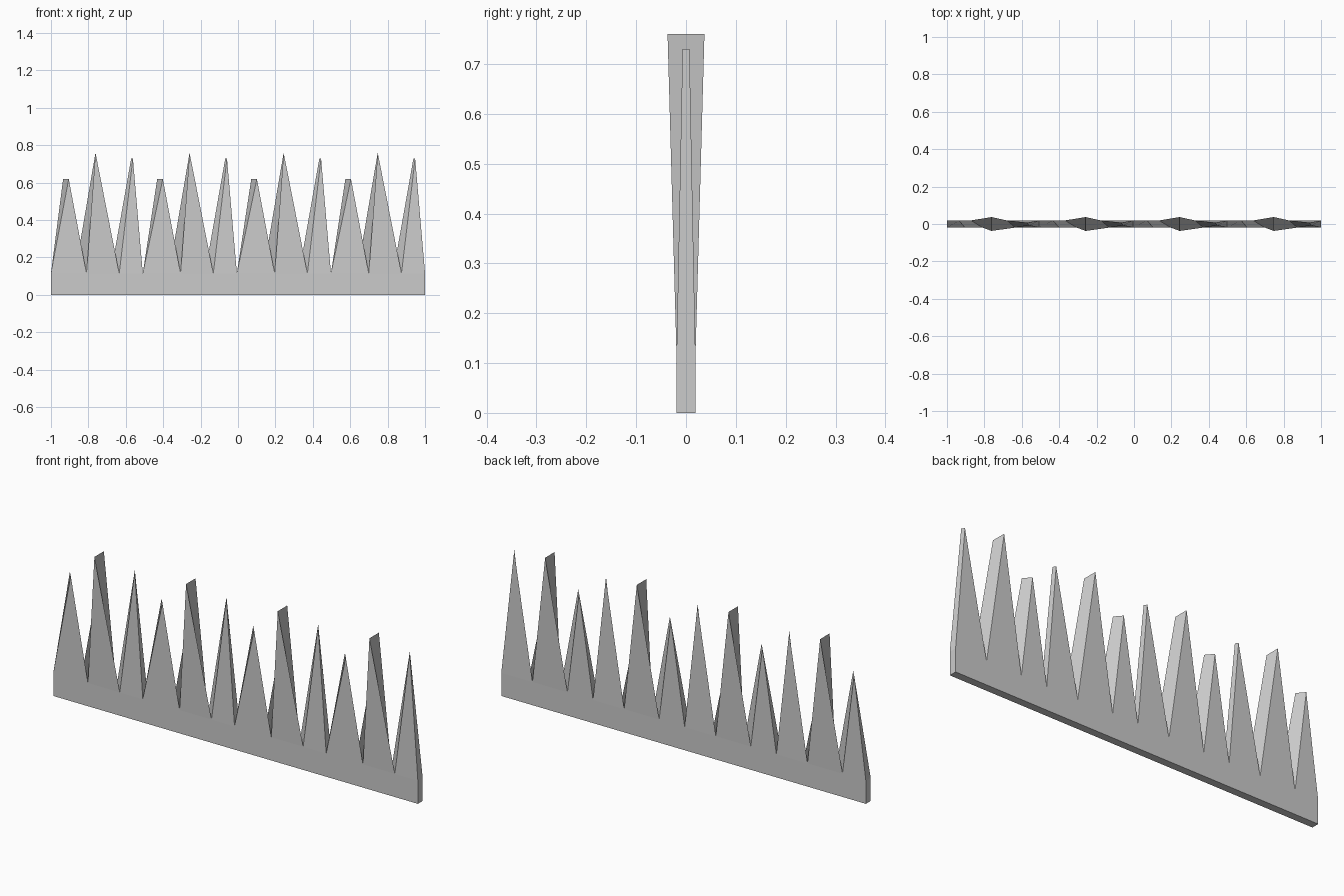
import bpy, bmesh

if "Cube" in bpy.data.objects:
    bpy.data.objects.remove(bpy.data.objects["Cube"])

PITCH, START = 0.503, -1.012      # spacing of the repeating three-blade group
BASE_Y, VALLEY_Z = 0.019, 0.115

# outline of one group: (front x, back x, z, half depth)
GROUP = [
    (0.000, 0.000, VALLEY_Z, BASE_Y),
    (0.107, 0.077, 0.62, 0.018),      # short blade with slanted tip
    (0.202, 0.140, VALLEY_Z, BASE_Y),
    (0.250, 0.250, 0.76, 0.037),      # tall blade flaring in depth
    (0.377, 0.332, VALLEY_Z, BASE_Y),
    (0.450, 0.441, 0.73, 0.007),      # thin pointed blade
]

outline = [(START + k * PITCH + f, START + k * PITCH + b, z, d)
           for k in range(4) for f, b, z, d in GROUP]
outline.append((1.0, 1.0, VALLEY_Z, BASE_Y))
outline[0] = (-1.0, -1.0, VALLEY_Z, BASE_Y)

bm = bmesh.new()
front = [bm.verts.new((f, -d, z)) for f, b, z, d in outline]
back = [bm.verts.new((b, d, z)) for f, b, z, d in outline]

# blades: front and back triangles, plus slanted walls between them
for i in range(0, len(outline) - 1, 2):
    bm.faces.new(front[i:i + 3])
    bm.faces.new(back[i:i + 3])
for i in range(len(outline) - 1):
    bm.faces.new((front[i], front[i + 1], back[i + 1], back[i]))

# base strip below the valleys
fv, bv = front[::2], back[::2]
fb = [bm.verts.new((v.co.x, -BASE_Y, 0)) for v in fv]
bb = [bm.verts.new((v.co.x, BASE_Y, 0)) for v in bv]
for i in range(len(fv) - 1):
    bm.faces.new((fb[i], fb[i + 1], fv[i + 1], fv[i]))
    bm.faces.new((bb[i + 1], bb[i], bv[i], bv[i + 1]))
    bm.faces.new((fb[i], bb[i], bb[i + 1], fb[i + 1]))
for e in (0, -1):
    bm.faces.new((fb[e], fv[e], bv[e], bb[e]))

bmesh.ops.recalc_face_normals(bm, faces=bm.faces)
mesh = bpy.data.meshes.new("grass_strip")
bm.to_mesh(mesh)
bm.free()
bpy.context.collection.objects.link(bpy.data.objects.new("grass_strip", mesh))
